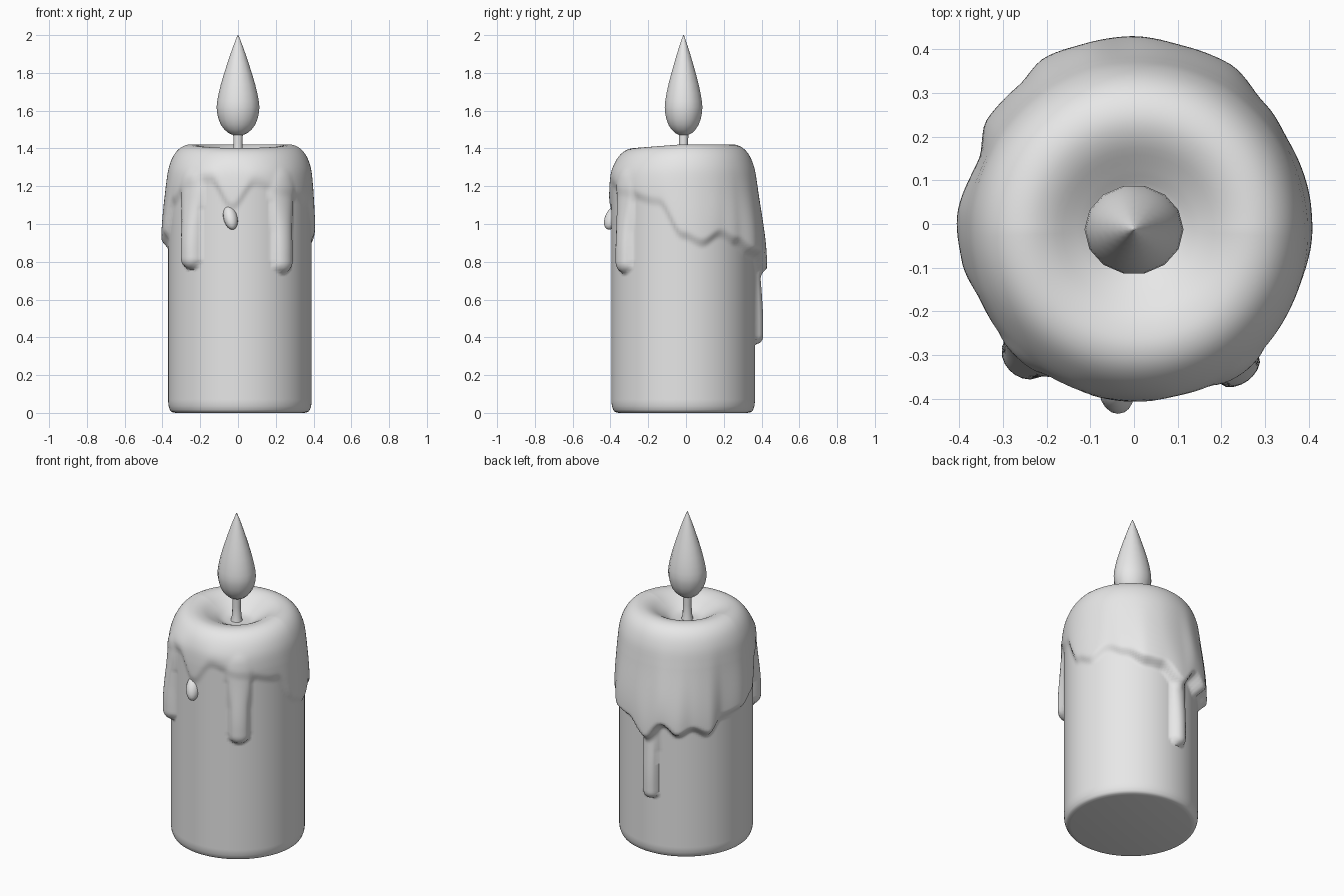
import bpy, bmesh, math
from mathutils import Vector

cube = bpy.data.objects.get("Cube")
if cube:
    bpy.data.objects.remove(cube, do_unlink=True)

wax = bpy.data.materials.new("pale grey wax")
wax.use_nodes = True
wax.diffuse_color = (0.8, 0.8, 0.8, 1)
wax.node_tree.nodes["Principled BSDF"].inputs["Base Color"].default_value = (0.8, 0.8, 0.8, 1)

CENTRE = Vector((0.01, -0.015, 0))
RADIUS = 0.38


def smooth(a, b, x):
    t = min(1, max(0, (x - a) / (b - a)))
    return t * t * (3 - 2 * t)


def spline(points, steps):
    """Smooth curve through the profile points."""
    pts = [Vector(p) for p in points]
    pts = [pts[0]] + pts + [pts[-1]]
    out = []
    for a, b, c, d in zip(pts, pts[1:], pts[2:], pts[3:]):
        for i in range(steps):
            t = i / steps
            out.append(0.5 * (2 * b + (c - a) * t + (2 * a - 5 * b + 4 * c - d) * t * t
                              + (3 * b - a - 3 * c + d) * t ** 3))
    return out + [pts[-1]]


def lathe(name, profile, sides, place):
    """Spin a profile; place(angle, radius, z) gives each vertex position."""
    bm = bmesh.new()
    rings = []
    for r, z in profile:
        rings.append([bm.verts.new(place(math.tau * i / sides, r, z)) for i in range(sides)])
    for low, high in zip(rings, rings[1:]):
        for i in range(sides):
            j = (i + 1) % sides
            bm.faces.new((low[i], low[j], high[j], high[i]))
    bm.faces.new(rings[0][::-1])
    bm.faces.new(rings[-1])
    finish(name, bm)


def finish(name, bm):
    mesh = bpy.data.meshes.new(name)
    bm.to_mesh(mesh)
    bm.free()
    mesh.materials.append(wax)
    obj = bpy.data.objects.new(name, mesh)
    bpy.context.collection.objects.link(obj)
    bpy.ops.object.select_all(action="DESELECT")
    obj.select_set(True)
    bpy.context.view_layer.objects.active = obj
    bpy.ops.object.shade_smooth_by_angle(angle=math.radians(60))
    return obj


# Melted skirt: angle, height of the lower edge, thickness
SKIRT = [(0, .92, .018), (15, .88, .02), (30, .93, .02), (45, .89, .03), (62, .83, .055),
         (75, .82, .055), (93, .72, .065), (106, .82, .065), (118, .76, .07), (130, .8, .05),
         (143, .76, .05), (156, .85, .02), (176, .87, .036), (190, .92, .03), (205, 1.1, .015),
         (228, 1.2, .015), (246, 1.22, .012), (264, 1.07, .012), (282, 1.2, .01),
         (306, 1.15, .015), (340, 1.1, .01), (360, .92, .018)]

# Runs of wax: angle, lower end, upper end, half width, thickness
DRIPS = [(94, .36, .85, .048, .045), (228, .76, 1.15, .06, .055), (306, .74, 1.15, .06, .045)]


def skirt_at(deg):
    for (a, z0, t0), (b, z1, t1) in zip(SKIRT, SKIRT[1:]):
        if a <= deg <= b:
            k = smooth(a, b, deg)
            return z0 + (z1 - z0) * k, t0 + (t1 - t0) * k


def wax_depth(angle, z):
    deg = math.degrees(angle) % 360
    edge, thick = skirt_at(deg)
    depth = thick * smooth(edge - .01, edge + .05, z) * (1 - smooth(edge + .05, 1.38, z))
    for at, low, high, width, swell in DRIPS:
        across = math.radians((deg - at + 180) % 360 - 180) * RADIUS
        w = width * (1 + smooth(high - .2, high + .15, z) * .5)
        along = z - min(high, max(low + width, z))
        d = math.hypot(across, along * .6 if z > high else along) / w
        if d < 1:
            bump = swell * math.sqrt(1 - d * d)
            bump *= 1 - .6 * smooth(low + .1, high + .1, z)
            depth = max(depth, bump + depth * .4)
    return depth


def wax_point(angle, r, z):
    if z > .1 and r > .3:
        r += wax_depth(angle, z)
    # The rim sits a little lower and rounder at the front
    z -= .02 * smooth(1.2, 1.4, z) * max(0, -math.sin(angle)) * smooth(.1, .25, r)
    return CENTRE + Vector((r * math.cos(angle), r * math.sin(angle), z))


# Candle body with a sunken top
foot = spline([(.34, 0), (.365, .008), (.377, .035)], 3)
wall = [(RADIUS, .06 + 1.14 * i / 95) for i in range(95)]
top = spline([(RADIUS, 1.2), (.375, 1.29), (.352, 1.36), (.312, 1.405), (.26, 1.422),
              (.205, 1.41), (.14, 1.37), (.08, 1.335), (.01, 1.33)], 4)
lathe("candle_body", [tuple(p) for p in foot] + wall + [tuple(p) for p in top], 160, wax_point)

# Small bead of wax on the front
bm = bmesh.new()
bmesh.ops.create_uvsphere(bm, u_segments=16, v_segments=10, radius=1)
for v in bm.verts:
    lean = .02 * v.co.z
    v.co = Vector((-.04 + .038 * v.co.x - lean * .5, -.387 + .043 * v.co.y + lean, 1.035 + .065 * v.co.z))
finish("wax_bead", bm)


# Wick and flame
def upright(sx, sy):
    return lambda a, r, z: Vector((sx * r * math.cos(a), sy * r * math.sin(a) - .013, z))


lathe("wick", [(.036, 1.32), (.027, 1.36), (.024, 1.42), (.026, 1.5)], 12, upright(1, 1))
flame = spline([(.012, 1.468), (.05, 1.482), (.088, 1.525), (.108, 1.59), (.107, 1.65),
                (.088, 1.74), (.055, 1.85), (.025, 1.94), (.002, 2)], 2)
lathe("flame", [tuple(p) for p in flame], 14, upright(1.03, .93))
